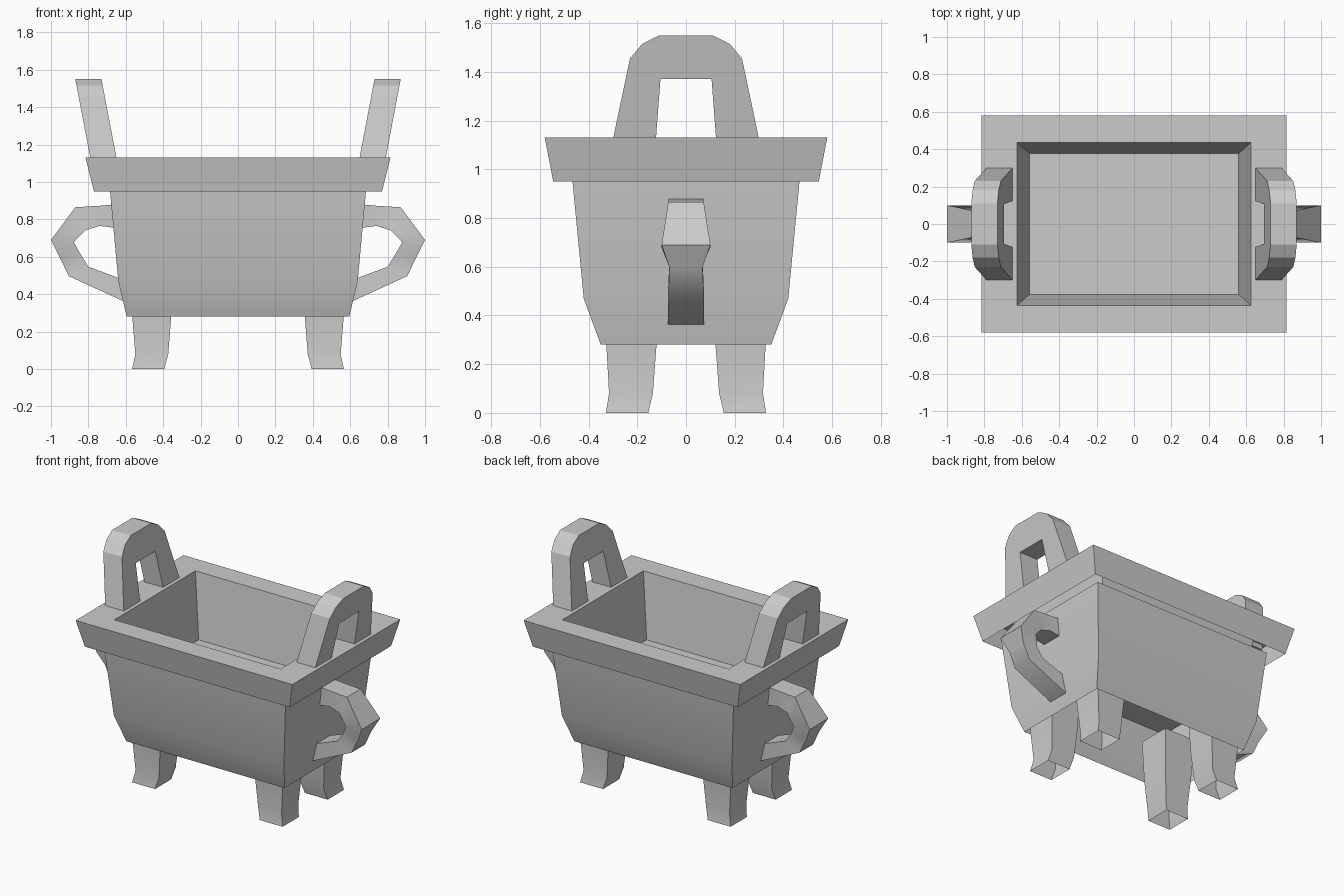
import bpy, bmesh, math

if "Cube" in bpy.data.objects:
    bpy.data.objects.remove(bpy.data.objects["Cube"])


def finish(name, bm, smooth=None, recalc=False):
    if recalc:
        bmesh.ops.recalc_face_normals(bm, faces=bm.faces)
    me = bpy.data.meshes.new(name)
    bm.to_mesh(me)
    bm.free()
    ob = bpy.data.objects.new(name, me)
    bpy.context.collection.objects.link(ob)
    if smooth:
        bpy.ops.object.select_all(action='DESELECT')
        ob.select_set(True)
        bpy.context.view_layer.objects.active = ob
        bpy.ops.object.shade_smooth_by_angle(angle=math.radians(smooth))
    return ob


def bridge(bm, rings):
    """Skin consecutive four-sided rings."""
    for a, b in zip(rings, rings[1:]):
        for i in range(4):
            j = (i + 1) % 4
            bm.faces.new((a[i], a[j], b[j], b[i]))


def loft(name, sections, cap=False, smooth=None):
    """Stack rectangles given as (cx, cy, half_x, half_y, z)."""
    bm = bmesh.new()
    rings = [[bm.verts.new((cx + sx * hx, cy + sy * hy, z))
              for sx, sy in ((-1, -1), (1, -1), (1, 1), (-1, 1))]
             for cx, cy, hx, hy, z in sections]
    bridge(bm, rings)
    if cap:
        bm.faces.new(rings[-1])
    return finish(name, bm, smooth)


# outer body shell, open underneath
loft("body", [(0, 0, .595, .35, .28), (0, 0, .64, .42, .47),
              (0, 0, .685, .467, .96)], smooth=35)

# rim turning down into the shallow basin
loft("rim_and_basin", [(0, 0, .77, .545, .95), (0, 0, .815, .58, 1.13),
                       (0, 0, .625, .435, 1.13), (0, 0, .56, .377, .70)], cap=True)

# four hollow legs with flared feet
for sx, sx_name in ((-1, "left"), (1, "right")):
    for sy, sy_name in ((-1, "front"), (1, "back")):
        loft(f"{sy_name}_{sx_name}_leg",
             [(sx * .48, sy * .242, .086, .087, 0),
              (sx * .461, sy * .226, .088, .09, .08),
              (sx * .461, sy * .224, .104, .103, .28),
              (sx * .461, sy * .222, .115, .113, .55)], smooth=35)

# upright arched handles: y-z outline, leaning outward
half = [(.307, 1.09), (.23, 1.455), (.18, 1.515), (.11, 1.55)]
inner = [(.126, 1.09), (.105, 1.37)]
outline = (half + [(-y, z) for y, z in reversed(half)]
           + [(-y, z) for y, z in inner] + list(reversed(inner)))
n = len(outline)
# strip pairs keep the arch faces simple
arch_faces = [(0, 1, 10, 11), (1, 2, 3, 10), (3, 4, 9, 10), (4, 5, 6, 9), (6, 7, 8, 9)]
for s, side in ((-1, "left"), (1, "right")):
    bm = bmesh.new()
    sides = [[bm.verts.new((s * (x0 + (z - 1.13) * .19), y, z)) for y, z in outline]
             for x0 in (.65, .79)]
    for ring in sides:
        for f in arch_faces:
            bm.faces.new([ring[i] for i in f])
    for i in range(n):
        j = (i + 1) % n
        bm.faces.new((sides[0][i], sides[0][j], sides[1][j], sides[1][i]))
    bmesh.ops.dissolve_limit(bm, angle_limit=.01, verts=bm.verts, edges=bm.edges)
    finish(f"{side}_upright_handle", bm, recalc=True)

# side loop handles: (outer x, outer z, inner x, inner z, half width)
loop = [(.66, .88, .66, .755, .072), (.74, .873, .74, .765, .072),
        (.87, .865, .815, .742, .073), (1.0, .69, .878, .678, .10),
        (.953, .597, .842, .615, .068), (.905, .497, .80, .547, .072),
        (.60, .357, .62, .48, .074)]
for s, side in ((-1, "left"), (1, "right")):
    bm = bmesh.new()
    rings = [[bm.verts.new(p) for p in ((s * ox, -w, oz), (s * ox, w, oz),
                                        (s * ix, w, iz), (s * ix, -w, iz))]
             for ox, oz, ix, iz, w in loop]
    bridge(bm, rings)
    bm.faces.new(rings[0])
    bm.faces.new(rings[-1])
    finish(f"{side}_side_handle", bm, smooth=40, recalc=True)
